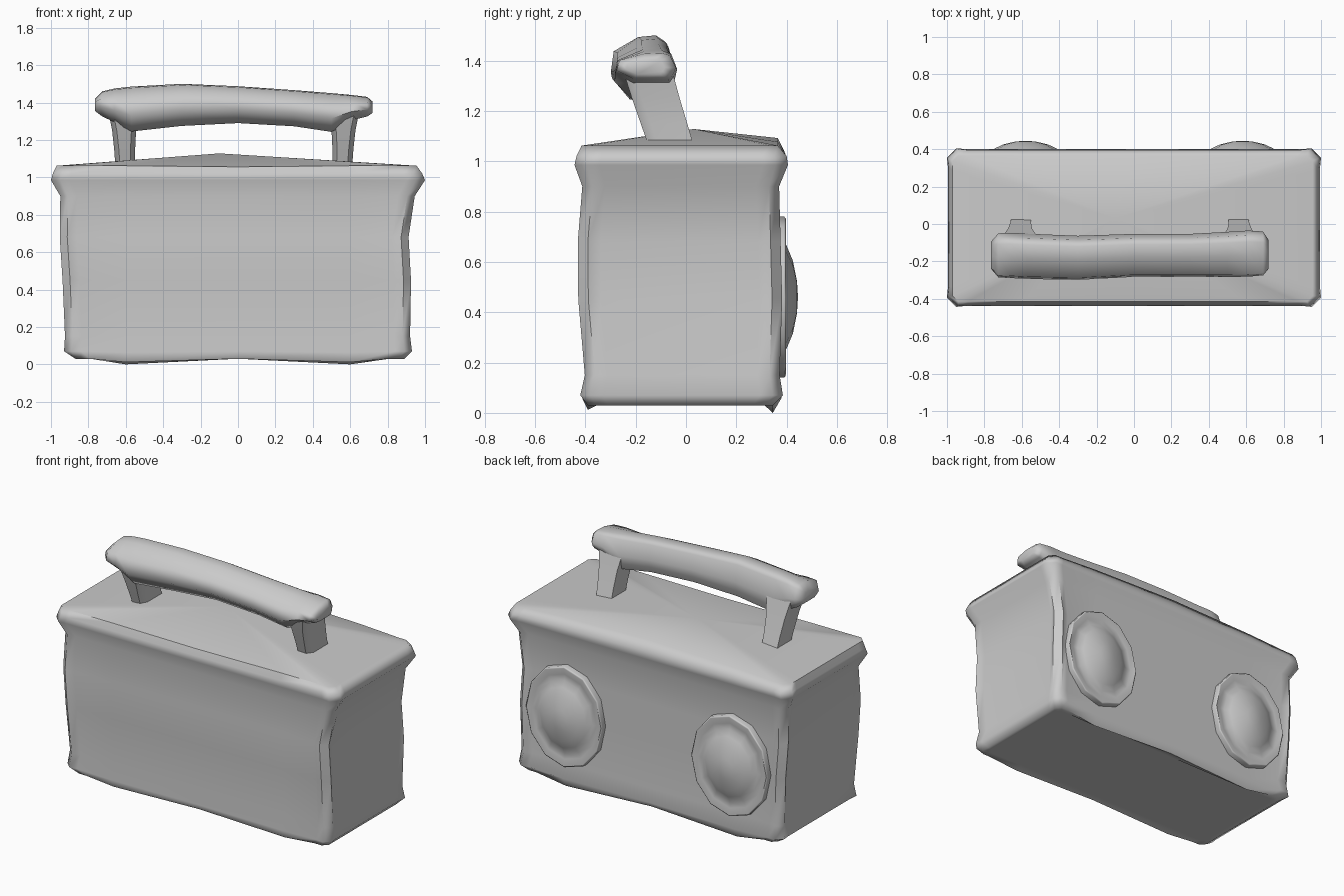
import bpy, bmesh
from math import cos, sin, pi, radians

if "Cube" in bpy.data.objects:
    bpy.data.objects.remove(bpy.data.objects["Cube"])


def loft(name, rings, start=None, end=None, angle=60):
    """Skin equal-length rings; close each end with a fan to a point or an n-gon."""
    bm = bmesh.new()
    vr = [[bm.verts.new(p) for p in r] for r in rings]
    n = len(vr[0])
    for a, b in zip(vr, vr[1:]):
        for i in range(n):
            j = (i + 1) % n
            bm.faces.new((a[i], a[j], b[j], b[i]))
    for ring, tip in ((vr[0], start), (vr[-1], end)):
        if tip is None:
            bm.faces.new(ring)
        else:
            c = bm.verts.new(tip)
            for i in range(n):
                bm.faces.new((ring[i], ring[(i + 1) % n], c))
    bmesh.ops.recalc_face_normals(bm, faces=bm.faces)
    me = bpy.data.meshes.new(name)
    bm.to_mesh(me)
    bm.free()
    ob = bpy.data.objects.new(name, me)
    bpy.context.collection.objects.link(ob)
    bpy.ops.object.select_all(action='DESELECT')
    bpy.context.view_layer.objects.active = ob
    ob.select_set(True)
    bpy.ops.object.shade_smooth_by_angle(angle=radians(angle))
    mod = ob.modifiers.new("flat_panels", 'WEIGHTED_NORMAL')
    mod.keep_sharp = True
    return ob


def case_ring(z, x0, x1, y0, y1, c, inset=0.0, dip=0.0, lift=0.0):
    """Rectangle with cut corners and inset walls; long sides can dip, back can lift."""
    d, f, b = c + 0.05, y0 + inset, y1 - inset
    front = [(x0 + c, y0, z), (x0 + d, f, z), (-0.6, f, z - dip * .6),
             (0, f, z - lift * .2), (0.6, f, z - dip * .6),
             (x1 - d, f, z), (x1 - c, y0, z)]
    back = [(x1 - c, y1, z), (x1 - d, b, z), (0.6, b, z - dip + lift * .5),
            (0, b, z + lift), (-0.6, b, z - dip + lift * .5),
            (x0 + d, b, z), (x0 + c, y1, z)]
    right = [(x1, y0 + c, z), (x1 - inset, y0 + d, z),
             (x1 - inset, y1 - d, z), (x1, y1 - c, z)]
    left = [(x0, y1 - c, z), (x0 + inset, y1 - d, z),
            (x0 + inset, y0 + d, z), (x0, y0 + c, z)]
    return front + right + back + left


# case: flat base, flared lid edge, slightly recessed walls, gently peaked top
sections = [
    (0.032, -0.84, 0.86, -0.35, 0.31, 0.03),
    (0.03, -0.87, 0.89, -0.39, 0.345, 0.03, 0, 0.03),
    (0.07, -0.93, 0.93, -0.42, 0.385, 0.04, 0.005, 0.01),
    (0.15, -0.925, 0.92, -0.402, 0.372, 0.04, 0.015),
    (0.45, -0.938, 0.925, -0.428, 0.382, 0.04, 0.02),
    (0.68, -0.953, 0.912, -0.43, 0.376, 0.04, 0.02),
    (0.90, -0.95, 0.945, -0.412, 0.37, 0.04, 0.01),
    (0.985, -1.0, 1.0, -0.443, 0.405, 0.05, 0.005),
    (1.02, -0.99, 0.985, -0.435, 0.40, 0.05, 0.005, 0, 0.01),
    (1.062, -0.97, 0.955, -0.415, 0.365, 0.03, 0, 0, 0.03),
]
loft("case", [case_ring(*s) for s in sections], end=(-0.1, 0.03, 1.128))

# speakers on the back: thin rim, dished ring, domed cone
profile = [(1.0, 0.345), (1.0, 0.39), (0.97, 0.398), (0.84, 0.388),
           (0.72, 0.388), (0.6, 0.405), (0.45, 0.425), (0.2, 0.441)]
for side, cx in (("left", -0.58), ("right", 0.58)):
    rings = [[(cx + 0.27 * r * cos(2 * pi * i / 12), y,
               0.46 + 0.32 * r * sin(2 * pi * i / 12)) for i in range(12)]
             for r, y in profile]
    loft(side + "_speaker", rings, end=(cx, 0.445, 0.46))

# handle posts, leaning to the front and widening upward
for side, s, x in (("left", -1, -0.605), ("right", 1, 0.56)):
    rings = []
    for z, inner, outer, y0, y1 in ((1.05, .055, .05, -.145, .035),
                                    (1.15, .055, .057, -.18, .005),
                                    (1.25, .06, .068, -.215, -.025),
                                    (1.36, .08, .09, -.25, -.055)):
        xi, xo = x - s * inner, x + s * outer
        rings.append([(xi, y0 + .04, z), (xi + s * .025, y0, z),
                      (xo - s * .025, y0, z), (xo, y0 + .04, z),
                      (xo, y1, z), (xi, y1, z)])
    loft(side + "_handle_post", rings, angle=50)

# handle grip: bowed bar whose underside drops to the posts
stations = [  # x, y, bottom z, top z, half depth
    (-0.765, -0.165, 1.355, 1.42, 0.07),
    (-0.725, -0.165, 1.325, 1.46, 0.115),
    (-0.66, -0.165, 1.295, 1.475, 0.118),
    (-0.57, -0.17, 1.245, 1.485, 0.118),
    (-0.30, -0.178, 1.275, 1.50, 0.115),
    (0.0, -0.165, 1.29, 1.487, 0.112),
    (0.30, -0.165, 1.273, 1.466, 0.112),
    (0.50, -0.16, 1.243, 1.45, 0.118),
    (0.61, -0.155, 1.305, 1.44, 0.12),
    (0.69, -0.155, 1.325, 1.43, 0.115),
    (0.72, -0.16, 1.345, 1.405, 0.075)]
section = [(-1.05, .35), (-.45, 0), (.75, 0), (.9, .2), (1, .45),
           (.8, .9), (.5, 1), (-.1, .97), (-.95, .72)]
loft("handle_grip", [[(x, y + a * hy, z0 + b * (z1 - z0)) for a, b in section]
                     for x, y, z0, z1, hy in stations])
